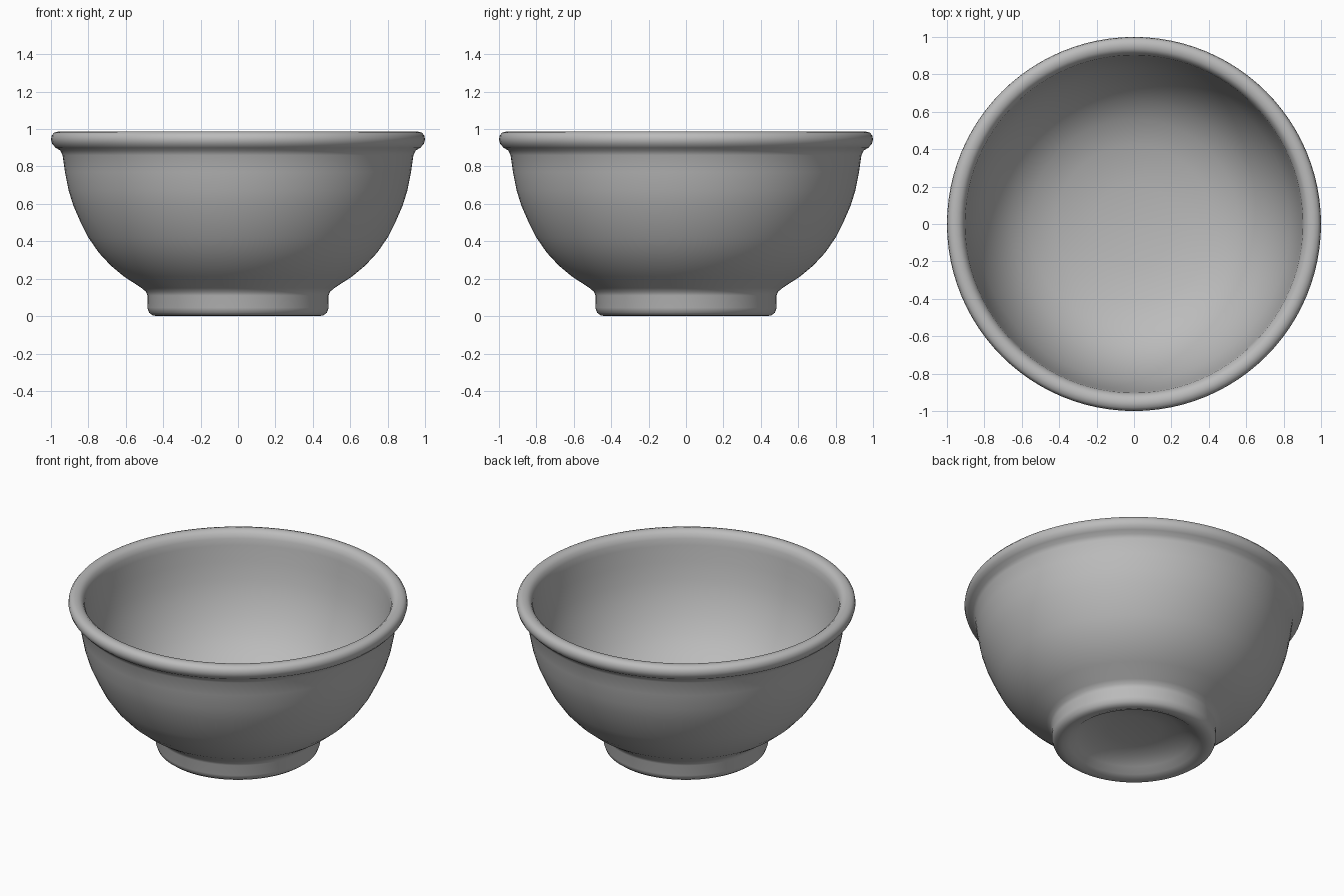
import bpy
import bmesh
import math
from mathutils import Vector

old = bpy.data.objects.get("Cube")
if old:
    bpy.data.objects.remove(old, do_unlink=True)

SEGMENTS = 96


def make_material(name, value):
    mat = bpy.data.materials.new(name)
    mat.use_nodes = True
    colour = (value, value, value, 1)
    mat.diffuse_color = colour
    mat.node_tree.nodes["Principled BSDF"].inputs["Base Color"].default_value = colour
    return mat


def lathe(name, profile, mat):
    """Spin a radius/height profile, from axis to axis, into a closed solid."""
    bm = bmesh.new()
    verts = [bm.verts.new((r, 0, z)) for r, z in profile]
    edges = [bm.edges.new(pair) for pair in zip(verts, verts[1:])]
    bmesh.ops.spin(bm, geom=verts + edges, cent=Vector(), axis=(0, 0, 1),
                   angle=math.tau, steps=SEGMENTS, use_merge=True)
    bmesh.ops.remove_doubles(bm, verts=bm.verts, dist=0.0005)
    bmesh.ops.recalc_face_normals(bm, faces=bm.faces)
    mesh = bpy.data.meshes.new(name)
    bm.to_mesh(mesh)
    bm.free()
    mesh.materials.append(mat)
    obj = bpy.data.objects.new(name, mesh)
    bpy.context.collection.objects.link(obj)
    bpy.ops.object.select_all(action="DESELECT")
    obj.select_set(True)
    bpy.context.view_layer.objects.active = obj
    bpy.ops.object.shade_smooth_by_angle(angle=math.radians(50))
    return obj


# Hollow under the foot, then the foot ring
foot = [(0, 0.10), (0.16, 0.098), (0.27, 0.08), (0.34, 0.045), (0.38, 0.015),
        (0.42, 0), (0.455, 0.003), (0.475, 0.018), (0.485, 0.045),
        (0.484, 0.11), (0.492, 0.13)]
# Outer wall
wall = [(0.515, 0.15), (0.61, 0.212), (0.68, 0.27), (0.745, 0.34),
        (0.80, 0.42), (0.845, 0.51), (0.88, 0.59), (0.905, 0.67),
        (0.925, 0.77), (0.938, 0.86)]
# Rolled rim
rim = [(0.95, 0.885), (0.975, 0.9), (0.993, 0.92), (1, 0.943), (0.996, 0.965),
       (0.983, 0.981), (0.96, 0.987), (0.935, 0.984), (0.915, 0.968),
       (0.903, 0.94), (0.898, 0.9)]
# Inner wall down to the floor
inside = [(0.885, 0.8), (0.865, 0.69), (0.835, 0.59), (0.79, 0.49),
          (0.735, 0.4), (0.66, 0.315), (0.56, 0.245), (0.42, 0.19),
          (0.22, 0.16), (0, 0.15)]

lathe("bowl", foot + wall + rim + inside, make_material("grey glaze", 0.5))
